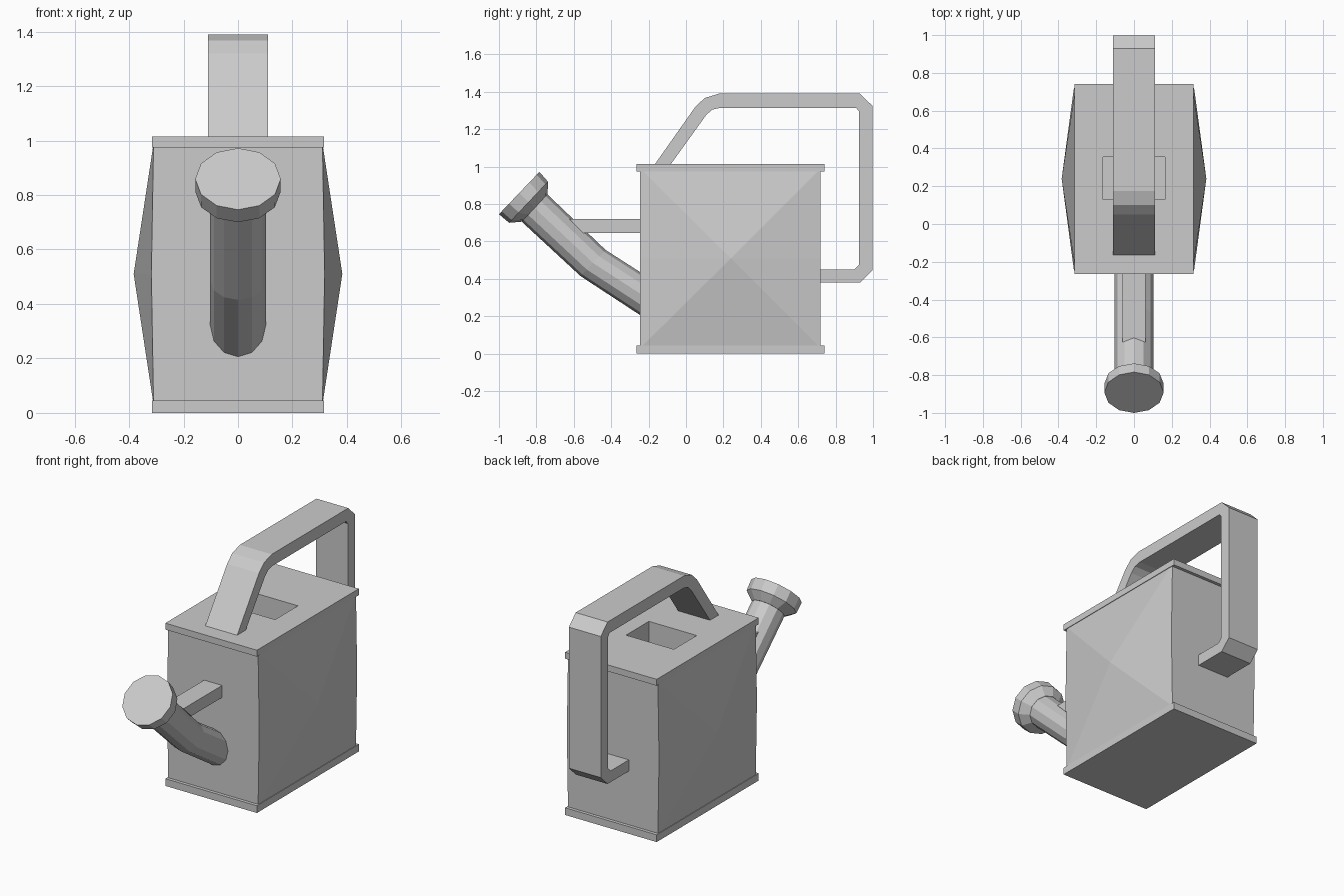
import bpy, bmesh, math

if "Cube" in bpy.data.objects:
    bpy.data.objects.remove(bpy.data.objects["Cube"])


def finish(name, bm):
    bmesh.ops.recalc_face_normals(bm, faces=bm.faces[:])
    me = bpy.data.meshes.new(name)
    bm.to_mesh(me)
    bm.free()
    ob = bpy.data.objects.new(name, me)
    bpy.context.collection.objects.link(ob)
    return ob


def prism(name, profile, half_width):
    """Extrude a (y, z) outline symmetrically along x."""
    bm = bmesh.new()
    face = bm.faces.new([bm.verts.new((-half_width, y, z)) for y, z in profile])
    new = bmesh.ops.extrude_face_region(bm, geom=[face])["geom"]
    verts = [v for v in new if isinstance(v, bmesh.types.BMVert)]
    bmesh.ops.translate(bm, verts=verts, vec=(2 * half_width, 0, 0))
    return finish(name, bm)


def box(name, half_width, y0, y1, z0, z1):
    return prism(name, [(y0, z0), (y1, z0), (y1, z1), (y0, z1)], half_width)


def tube(name, rings, sides=12):
    """Loft rings given as (y, z, half-axis y, half-axis z, x radius)."""
    bm = bmesh.new()
    loops = []
    for y, z, hy, hz, rx in rings:
        angles = [2 * math.pi * i / sides for i in range(sides)]
        loops.append([bm.verts.new((rx * math.sin(a), y + hy * math.cos(a),
                                    z + hz * math.cos(a))) for a in angles])
    for a, b in zip(loops, loops[1:]):
        for i in range(sides):
            j = (i + 1) % sides
            bm.faces.new((a[i], a[j], b[j], b[i]))
    bm.faces.new(loops[0])
    bm.faces.new(loops[-1])
    return finish(name, bm)


# Tank: hexagonal ends joined, with each side drawn out to a shallow point
bm = bmesh.new()
outline = [(-0.31, 0.03), (0.31, 0.03), (0.318, 0.51),
           (0.31, 0.99), (-0.31, 0.99), (-0.318, 0.51)]
front, back = ([bm.verts.new((x, y, z)) for x, z in outline] for y in (-0.245, 0.72))
bm.faces.new(front)
bm.faces.new(back)
for a, b in ((0, 1), (3, 4)):
    bm.faces.new((front[a], front[b], back[b], back[a]))
for s, ids in ((1, (1, 2, 3)), (-1, (4, 5, 0))):
    apex = bm.verts.new((s * 0.383, 0.24, 0.51))
    loop = [front[i] for i in ids] + [back[i] for i in reversed(ids)]
    for a, b in zip(loop, loop[1:] + loop[:1]):
        bm.faces.new((a, b, apex))
tank = finish("tank", bm)

# Rim plates
box("base_plate", 0.316, -0.265, 0.74, 0, 0.045)
lid = box("top_plate", 0.316, -0.265, 0.74, 0.975, 1.015)

# Filling hole
cutter = box("filling_hole_cutter", 0.165, 0.13, 0.355, 0.7, 1.2)
cutter.hide_render = True
cutter.hide_set(True)
for ob in (tank, lid):
    mod = ob.modifiers.new("filling_hole", 'BOOLEAN')
    mod.operation = 'DIFFERENCE'
    mod.solver = 'EXACT'
    mod.object = cutter

# Handle: outer outline, then back along the inner one
prism("handle", [
    (-0.165, 1.015), (0.05, 1.32), (0.10, 1.367), (0.175, 1.39), (0.93, 1.39),
    (0.997, 1.325), (0.997, 0.445), (0.93, 0.38), (0.715, 0.38),
    (0.715, 0.45), (0.90, 0.45), (0.925, 0.475), (0.925, 1.295), (0.91, 1.315),
    (0.185, 1.315), (0.14, 1.305), (0.107, 1.275), (-0.08, 1.015)], 0.11)

# Spout with its brace
tube("spout", [(-0.24, 0.318, 0, 0.115, 0.102),
               (-0.497, 0.485, 0.067, 0.07, 0.102),
               (-0.83, 0.798, 0.068, 0.074, 0.102)])
prism("spout_brace", [(-0.24, 0.645), (-0.24, 0.72), (-0.625, 0.72), (-0.55, 0.645)], 0.062)

# Sprinkler head
tube("sprinkler_head", [(-0.808, 0.78, 0.068, 0.074, 0.102),
                        (-0.842, 0.81, 0.104, 0.110, 0.156),
                        (-0.892, 0.859, 0.108, 0.113, 0.157)])
